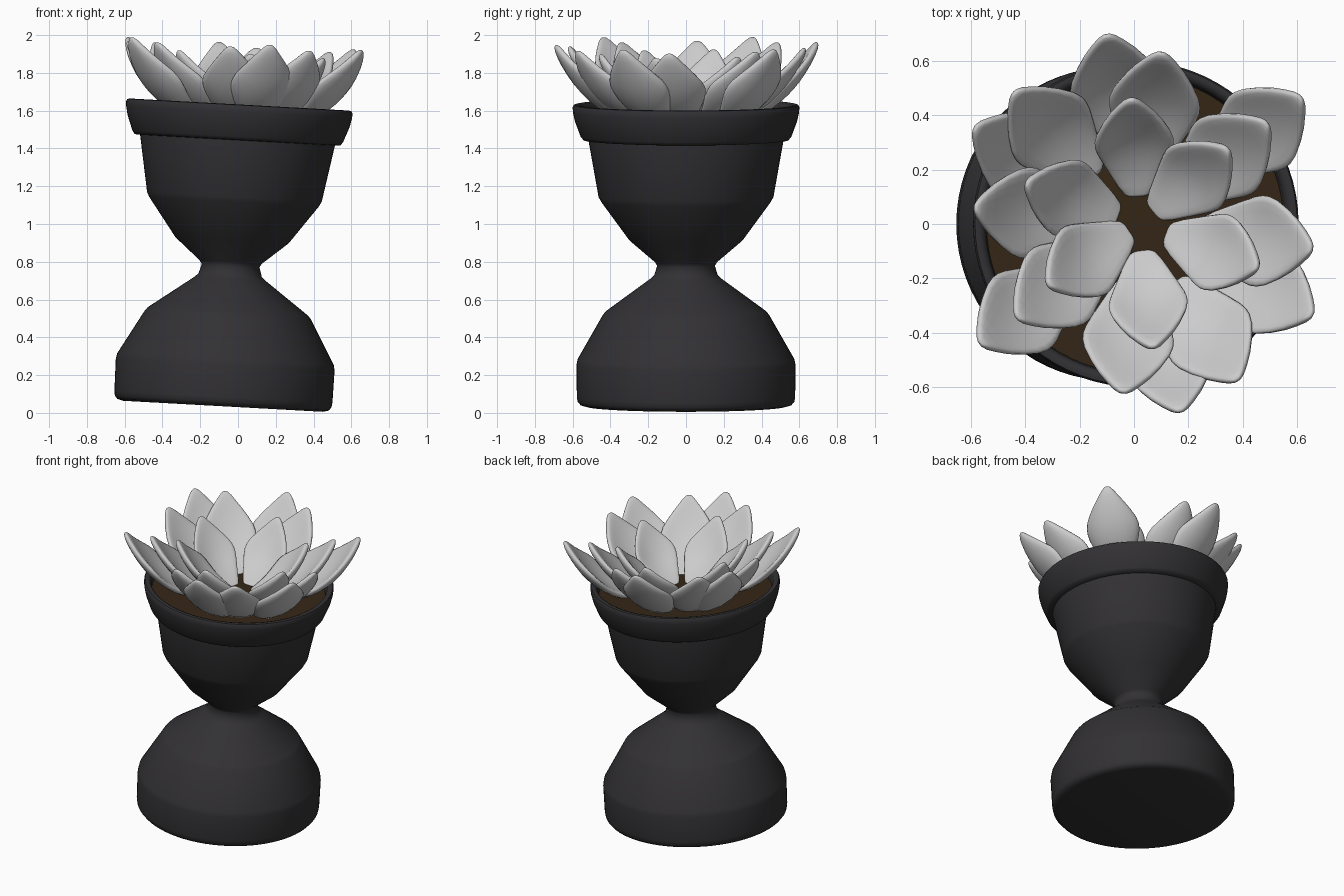
import bpy, bmesh
from math import cos, sin, pi, atan2, hypot, radians, copysign
from mathutils import Vector

if "Cube" in bpy.data.objects:
    bpy.data.objects.remove(bpy.data.objects["Cube"])

TILT = 0.055          # whole planter leans slightly toward +x
BASE = (-0.08, 0, 0.035)


def material(name, rgb):
    m = bpy.data.materials.new(name)
    m.diffuse_color = (*rgb, 1)
    m.use_nodes = True
    m.node_tree.nodes["Principled BSDF"].inputs["Base Color"].default_value = m.diffuse_color
    return m


def make_object(name, bm, mat=None, angle=50):
    bmesh.ops.recalc_face_normals(bm, faces=bm.faces)
    me = bpy.data.meshes.new(name)
    bm.to_mesh(me)
    bm.free()
    me.shade_smooth()
    me.set_sharp_from_angle(angle=radians(angle))
    ob = bpy.data.objects.new(name, me)
    bpy.context.collection.objects.link(ob)
    if mat:
        me.materials.append(mat)
    return ob


def skin(bm, rings, cap=True, loop=False):
    """Join successive rings of vertices with quads."""
    n = len(rings[0])
    pairs = list(zip(rings, rings[1:])) + ([(rings[-1], rings[0])] if loop else [])
    for a, b in pairs:
        for i in range(n):
            j = (i + 1) % n
            bm.faces.new((a[i], a[j], b[j], b[i]))
    if cap and not loop:
        bm.faces.new(rings[0][::-1])
        bm.faces.new(rings[-1])


def lathe(name, profile, mat, loop=False, n=72):
    bm = bmesh.new()
    rings = [[bm.verts.new((r * cos(2 * pi * i / n), r * sin(2 * pi * i / n), z))
              for i in range(n)] for r, z in profile]
    skin(bm, rings, loop=loop)
    ob = make_object(name, bm, mat)
    ob.location = BASE
    ob.rotation_euler.y = TILT
    return ob


pot_mat = material("dark_clay", (0.032, 0.03, 0.033))
soil_mat = material("soil", (0.035, 0.02, 0.008))

# Hourglass pot body
lathe("pot_body", [(0.53, 0), (0.56, 0.008), (0.574, 0.025), (0.578, 0.05),
                   (0.58, 0.22), (0.574, 0.25), (0.44, 0.485), (0.425, 0.503),
                   (0.19, 0.675), (0.168, 0.695), (0.153, 0.745), (0.165, 0.765),
                   (0.30, 0.88), (0.45, 1.085), (0.463, 1.11), (0.52, 1.43),
                   (0.52, 1.50)], pot_mat)

# Flared rim band
lathe("pot_rim", [(0.50, 1.41), (0.545, 1.413), (0.558, 1.43), (0.588, 1.51),
                  (0.599, 1.56), (0.60, 1.585), (0.594, 1.597), (0.58, 1.60),
                  (0.563, 1.594), (0.553, 1.57), (0.545, 1.50), (0.50, 1.48)],
      pot_mat, loop=True)

# Soil disc
lathe("soil", [(0.53, 1.49), (0.55, 1.52), (0.548, 1.53), (0.3, 1.535), (0.01, 1.54)],
      soil_mat)

# Leaf outline: (position along leaf, relative width, relative thickness)
OUTLINE = [(0, .22, .4), (.04, .34, .65), (.12, .5, .85), (.22, .65, 1), (.34, .82, 1),
           (.45, .95, 1), (.52, 1, 1), (.58, 1, 1), (.65, .94, 1), (.74, .78, .95),
           (.83, .58, .9), (.91, .37, .8), (.96, .23, .65), (.99, .12, .4), (1, .05, .15)]


def leaf(name, tip, length, width, rise):
    """Cupped, thick leaf rising outward to end at tip (x, y)."""
    a = atan2(tip[1], tip[0] - 0.02)
    out, side = Vector((cos(a), sin(a), 0)), Vector((-sin(a), cos(a), 0))
    up = Vector((0, 0, 1))
    bottom = Vector((tip[0], tip[1], 1.56)) - out * length
    bm, rings = bmesh.new(), []
    for t, w, th in OUTLINE:
        slope = rise * 1.25 * t ** 0.25
        normal = (up * length - out * slope).normalized()
        centre = bottom + out * (length * t) + up * (rise * t ** 1.25)
        ring = []
        for i in range(20):
            c, s = cos(2 * pi * i / 20), sin(2 * pi * i / 20)
            u = copysign(abs(c) ** 0.75, c)
            v = copysign(abs(s) ** 0.75, s)
            cup = 0.045 * (u * w) ** 2 - 0.045 * sin(pi * t)
            p = centre + side * (u * w * width / 2) + normal * (v * th * 0.027 + cup)
            p.z -= TILT * p.x
            ring.append(bm.verts.new(p))
        rings.append(ring)
    skin(bm, rings)
    make_object(name, bm, angle=70)


# Rosette: leaf tips by ring, then length, width and rise
ROSETTE = {
    "inner_leaf": ([(-.01, .46), (.345, .275), (.455, -.16), (.07, -.455),
                    (-.315, -.225), (-.395, .15)], .36, .29, .34),
    "middle_leaf": ([(.1, .63), (.49, .37), (.655, -.09), (.38, -.575), (-.04, -.62),
                     (-.43, -.345), (-.585, .06), (-.44, .485)], .43, .335, .375),
    "outer_leaf": ([(-.1, .695), (.615, .465), (.655, -.335), (.17, -.69),
                    (-.565, -.44), (-.585, .355)], .43, .335, .395),
}
for part, (tips, length, width, rise) in ROSETTE.items():
    for k, tip in enumerate(tips):
        leaf(f"{part}_{k + 1}", tip, length, width, rise)
